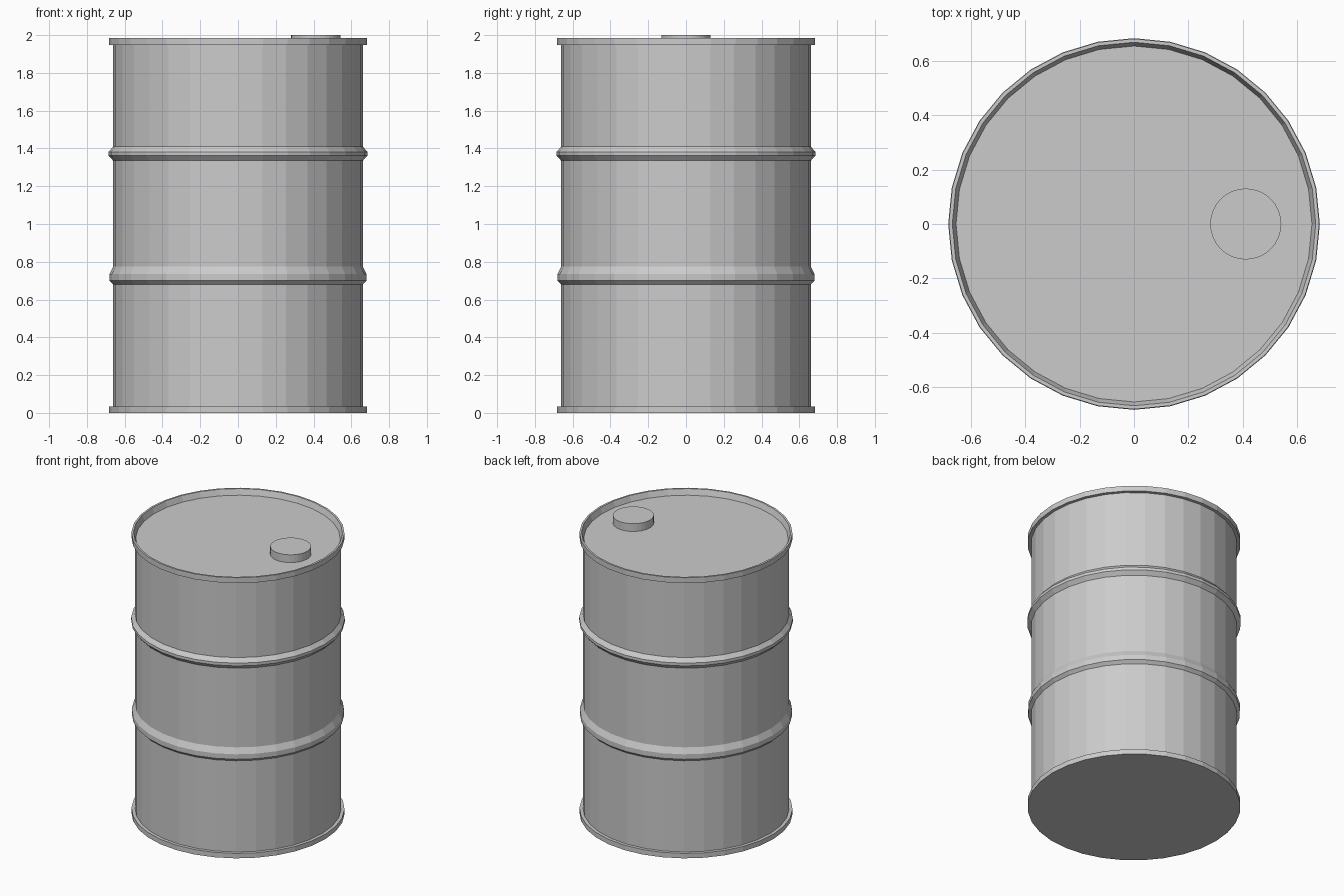
import bpy, bmesh, math

if "Cube" in bpy.data.objects:
    bpy.data.objects.remove(bpy.data.objects["Cube"])

SIDES = 32


def lathe(name, profile, sides, centre=(0, 0)):
    """Revolve (radius, z) points around z; radius 0 closes the ends."""
    bm = bmesh.new()
    pts = [bm.verts.new((r, 0, z)) for r, z in profile]
    edges = [bm.edges.new(pair) for pair in zip(pts, pts[1:])]
    bmesh.ops.spin(bm, geom=pts + edges, cent=(0, 0, 0), axis=(0, 0, 1),
                   angle=math.tau, steps=sides, use_duplicate=False)
    bmesh.ops.remove_doubles(bm, verts=bm.verts, dist=1e-4)
    bmesh.ops.recalc_face_normals(bm, faces=bm.faces)
    mesh = bpy.data.meshes.new(name)
    bm.to_mesh(mesh)
    bm.free()
    obj = bpy.data.objects.new(name, mesh)
    obj.location = (centre[0], centre[1], 0)
    bpy.context.collection.objects.link(obj)
    return obj


R = 0.661
# Drum shell: flat base, foot flange, two rolled hoops, top rim, recessed lid
lathe("drum_body", [
    (0, 0), (0.683, 0), (0.683, 0.035), (R, 0.035),
    (R, 0.68), (0.681, 0.70), (0.681, 0.735), (R, 0.775),
    (R, 1.335), (0.685, 1.362), (0.685, 1.382), (R, 1.41),
    (R, 1.947), (0.683, 1.947), (0.683, 1.985), (0.670, 1.985),
    (0.656, 1.945), (0, 1.945),
], SIDES)

# Filler cap on the lid
lathe("filler_cap", [(0, 1.93), (0.131, 1.93), (0.131, 2.0), (0, 2.0)],
      SIDES, centre=(0.412, 0))
